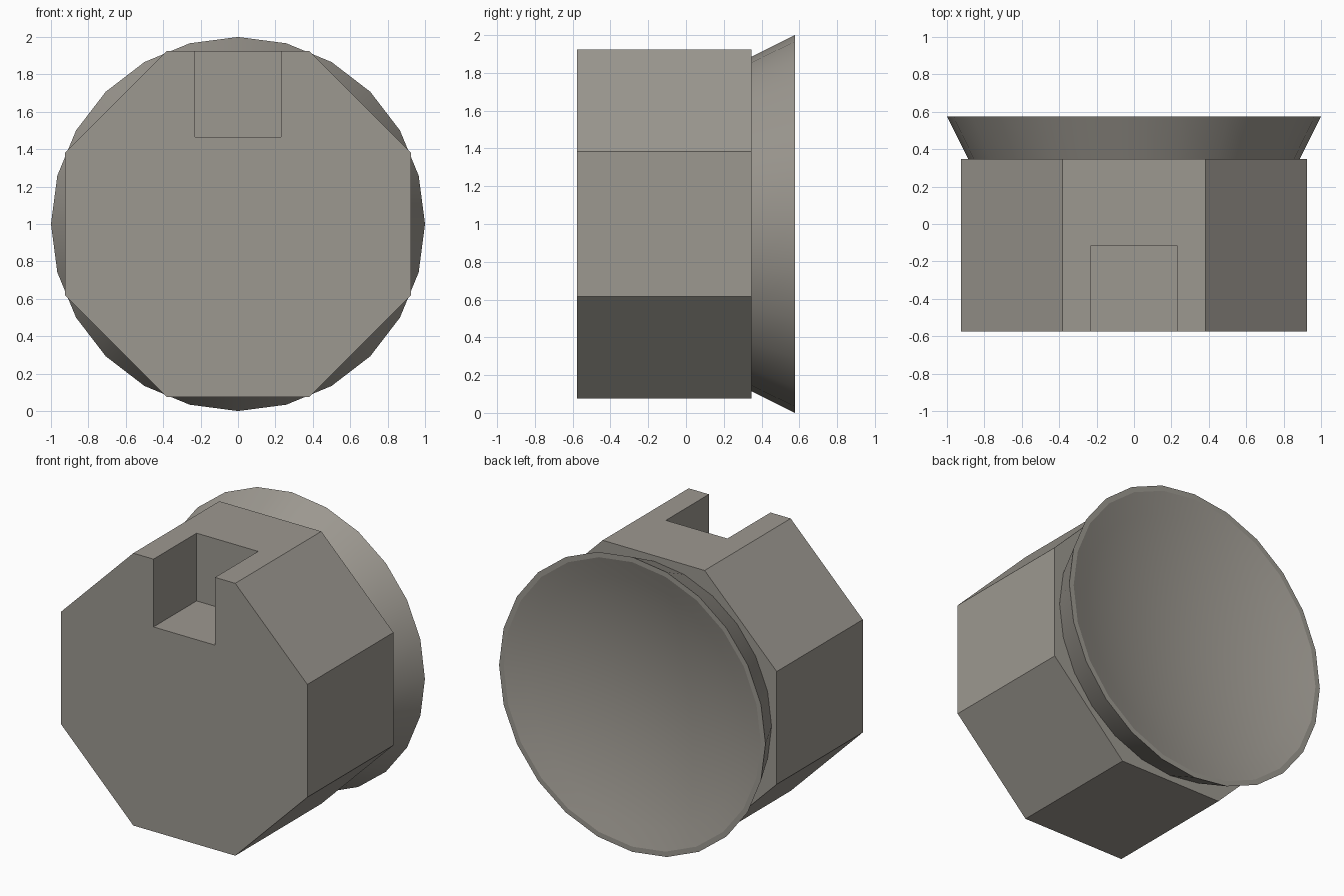
import bpy, bmesh, math

if "Cube" in bpy.data.objects:
    bpy.data.objects.remove(bpy.data.objects["Cube"])

# Single warm grey colour
grey = bpy.data.materials.new("warm grey")
grey.diffuse_color = (0.335, 0.315, 0.28, 1)
grey.use_nodes = True
grey.node_tree.nodes["Principled BSDF"].inputs["Base Color"].default_value = grey.diffuse_color


def add_object(name, bm):
    bmesh.ops.recalc_face_normals(bm, faces=bm.faces)
    me = bpy.data.meshes.new(name)
    bm.to_mesh(me)
    bm.free()
    me.materials.append(grey)
    ob = bpy.data.objects.new(name, me)
    bpy.context.collection.objects.link(ob)
    return ob


def ring(bm, n, r, y, offset=0.0):
    """Circle of vertices around the y axis at height 1."""
    return [bm.verts.new((r * math.cos(offset + 2 * math.pi * i / n), y,
                          1 + r * math.sin(offset + 2 * math.pi * i / n)))
            for i in range(n)]


def bridge(bm, a, b):
    n = len(a)
    for i in range(n):
        bm.faces.new((a[i], a[(i + 1) % n], b[(i + 1) % n], b[i]))


# Octagonal body
bm = bmesh.new()
front = ring(bm, 8, 1.0, -0.576, math.pi / 8)
back = ring(bm, 8, 1.0, 0.347, math.pi / 8)
bridge(bm, front, back)
bm.faces.new(front)
bm.faces.new(back)
body = add_object("octagonal_body", bm)

# Square notch open to the top and the front
bm = bmesh.new()
bmesh.ops.create_cube(bm, size=1)
for v in bm.verts:
    v.co = (0.462 * v.co.x,
            -0.114 if v.co.y > 0 else -0.8,
            2.2 if v.co.z > 0 else 1.464)
cutter = add_object("notch_cutter", bm)
cutter.hide_render = True

mod = body.modifiers.new("notch", 'BOOLEAN')
mod.operation = 'DIFFERENCE'
mod.solver = 'EXACT'
mod.object = cutter
bpy.context.view_layer.objects.active = body
bpy.ops.object.modifier_apply(modifier=mod.name)
bpy.data.objects.remove(cutter)

# Flared flange with a thin flat rim and a shallow concave dish
bm = bmesh.new()
N, steps, edge_angle, dish_r = 24, 7, math.radians(17), 0.965
R = dish_r / math.sin(edge_angle)
rings = [ring(bm, N, 0.885, 0.346), ring(bm, N, 1.0, 0.576)]
for k in range(steps, 0, -1):
    a = edge_angle * k / steps
    rings.append(ring(bm, N, R * math.sin(a),
                      0.576 - R * (math.cos(a) - math.cos(edge_angle))))
for a, b in zip(rings, rings[1:]):
    bridge(bm, a, b)
centre = bm.verts.new((0, 0.576 - R * (1 - math.cos(edge_angle)), 1))
for i in range(N):
    bm.faces.new((rings[-1][i], rings[-1][(i + 1) % N], centre))
bm.faces.new(rings[0])
flange = add_object("dished_flange", bm)
bpy.ops.object.select_all(action='DESELECT')
flange.select_set(True)
bpy.context.view_layer.objects.active = flange
bpy.ops.object.shade_smooth_by_angle(angle=math.radians(14.5))
